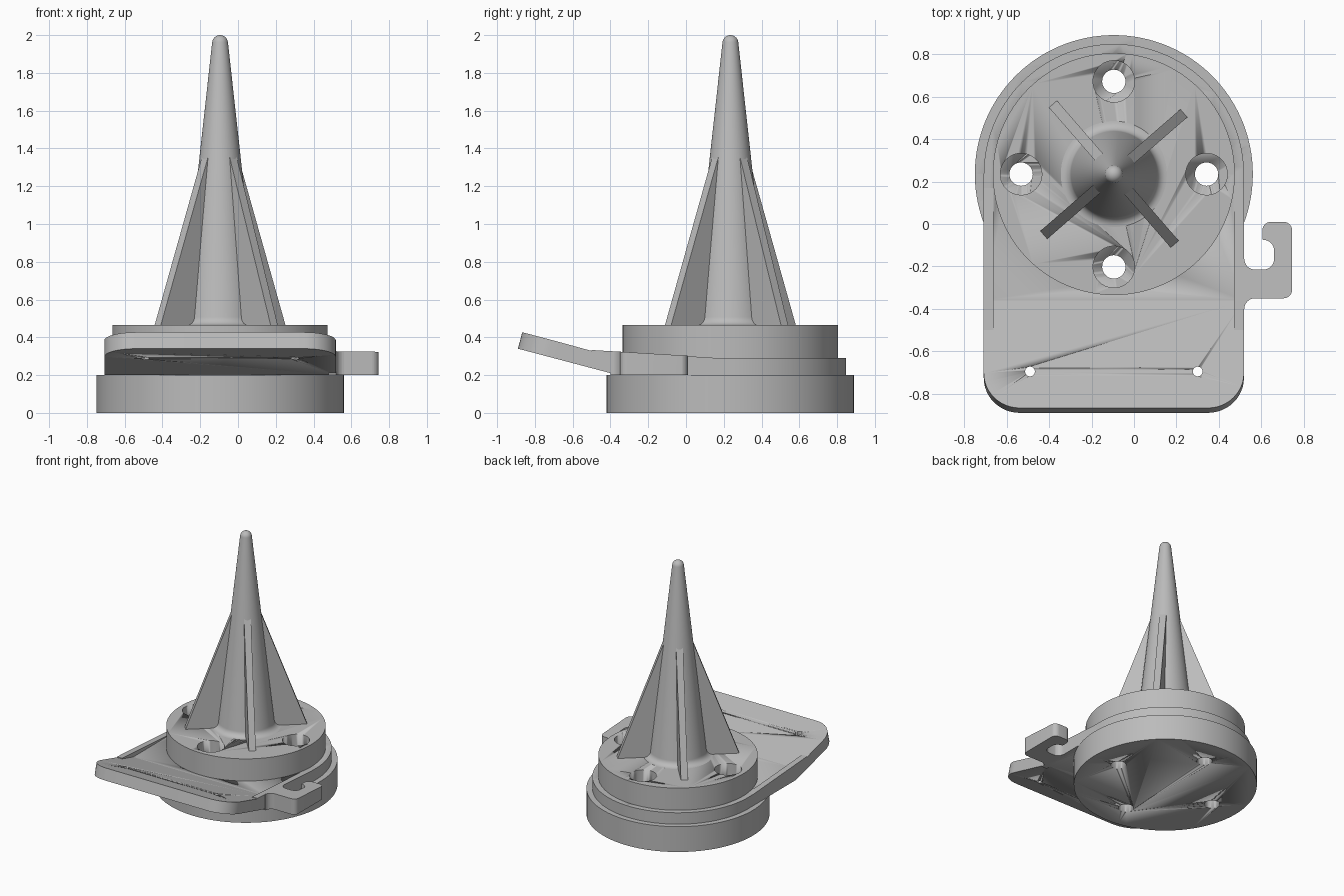
import bpy, bmesh
from math import sin, cos, pi, radians
from mathutils import Matrix, Vector

if "Cube" in bpy.data.objects:
    bpy.data.objects.remove(bpy.data.objects["Cube"])

CX, CY = -0.095, 0.235          # axis of the discs and spike
BASE_TOP, PLATE_TOP, FLANGE_TOP = 0.2, 0.29, 0.465

grey = bpy.data.materials.new("plain_grey")
grey.use_nodes = True
grey.diffuse_color = (0.5, 0.5, 0.5, 1)
grey.node_tree.nodes["Principled BSDF"].inputs["Base Color"].default_value = (0.5, 0.5, 0.5, 1)


def finish(name, bm, angle=10):
    bmesh.ops.recalc_face_normals(bm, faces=bm.faces[:])
    mesh = bpy.data.meshes.new(name)
    bm.to_mesh(mesh)
    bm.free()
    mesh.materials.append(grey)
    ob = bpy.data.objects.new(name, mesh)
    bpy.context.collection.objects.link(ob)
    bpy.ops.object.select_all(action='DESELECT')
    ob.select_set(True)
    bpy.context.view_layer.objects.active = ob
    bpy.ops.object.shade_smooth_by_angle(angle=radians(angle))
    return ob


def prism(points, depth):
    """Extrude a closed 3D outline along a vector."""
    bm = bmesh.new()
    face = bm.faces.new([bm.verts.new(p) for p in points])
    ext = bmesh.ops.extrude_face_region(bm, geom=[face])
    bmesh.ops.translate(bm, vec=depth, verts=[v for v in ext["geom"] if isinstance(v, bmesh.types.BMVert)])
    return bm


def arc(x, y, r, a0, a1, n=12):
    return [(x + r * cos(radians(a0 + (a1 - a0) * i / n)),
             y + r * sin(radians(a0 + (a1 - a0) * i / n))) for i in range(n + 1)]


def cylinders(spots, r, z0, z1, seg=40):
    bm = bmesh.new()
    for x, y in spots:
        bmesh.ops.create_cone(bm, cap_ends=True, segments=seg, radius1=r, radius2=r, depth=z1 - z0,
                              matrix=Matrix.Translation((x, y, (z0 + z1) / 2)))
    return bm


def drill(ob, spots, r):
    cutter = finish("hole_cutter", cylinders(spots, r, -0.5, 1))
    cutter.hide_render = True
    mod = ob.modifiers.new("holes", 'BOOLEAN')
    mod.operation, mod.solver, mod.object = 'DIFFERENCE', 'EXACT', cutter
    bpy.context.view_layer.objects.active = ob
    bpy.ops.object.modifier_apply(modifier=mod.name)
    bpy.data.objects.remove(cutter)


bolts = [(CX + 0.437 * dx, CY + 0.437 * dy) for dx, dy in ((1, 0), (0, 1), (-1, 0), (0, -1))]

# Stacked round base and flange, with stepped bolt holes
base = finish("base_disc", cylinders([(CX, CY)], 0.655, 0, BASE_TOP, 120))
drill(base, bolts, 0.055)
flange = finish("top_flange", cylinders([(CX, CY)], 0.57, PLATE_TOP, FLANGE_TOP, 120))
drill(flange, bolts, 0.098)

# Plate with a round back and a tongue bent upwards at the front
R, CORNER, END, BEND = 0.613, 0.17, -0.908, -0.36
outline = (arc(CX, CY, R, 0, 180, 60)
           + arc(CX - R + CORNER, END + CORNER, CORNER, 180, 270)
           + arc(CX + R - CORNER, END + CORNER, CORNER, 270, 360))
bm = prism([(x, y, BASE_TOP) for x, y in outline], (0, 0, PLATE_TOP - BASE_TOP))
bmesh.ops.bisect_plane(bm, geom=bm.verts[:] + bm.edges[:] + bm.faces[:],
                       plane_co=(0, BEND, 0), plane_no=(0, 1, 0))
bmesh.ops.rotate(bm, cent=(0, BEND, BASE_TOP), matrix=Matrix.Rotation(radians(-14.8), 3, 'X'),
                 verts=[v for v in bm.verts if v.co.y < BEND - 0.001])
plate = finish("bent_plate", bm)
drill(plate, bolts, 0.098)
drill(plate, [(-0.49, -0.695), (0.3, -0.695)], 0.023)

# Thin wedges stiffening both sides of the bend
for side, x in (("right", CX - R), ("left", CX + R - 0.046)):
    profile = [(0.2, PLATE_TOP - 0.002), (-0.5, 0.333), (-0.5, 0.3), (BEND, 0.26), (0.2, 0.26)]
    finish(side + "_wedge", prism([(x, y, z) for y, z in profile], (0.046, 0, 0)))

# Side hook with a sloping top
hook = ([(0.48, -0.4)] + arc(0.57, -0.4, 0.05, 180, 90, 8)
        + arc(0.705, -0.31, 0.04, 270, 360, 8) + arc(0.705, -0.03, 0.04, 0, 90, 8)
        + arc(0.645, -0.03, 0.04, 90, 180, 8) + [(0.605, -0.073)]
        + arc(0.61, -0.125, 0.05, 90, 0, 8) + arc(0.61, -0.165, 0.05, 0, -90, 8)
        + arc(0.57, -0.165, 0.05, 270, 180, 8) + [(0.48, -0.165)])
bm = prism([(x, y, BASE_TOP) for x, y in hook], (0, 0, 0.1))
for v in bm.verts:
    if v.co.z > BASE_TOP + 0.05:
        v.co.z = 0.303 - 0.06 * v.co.y
finish("side_hook", bm)

# Tapered spike with a filleted foot and a rounded tip
TIP = 0.042
profile = [(0.25 - r, z) for r, z in
           [(0.048 * sin(radians(a)), FLANGE_TOP + 0.048 * (1 - cos(radians(a)))) for a in range(0, 85, 12)]]
profile += [(TIP * cos(radians(a)), 1.958 + TIP * sin(radians(a))) for a in range(6, 90, 12)] + [(0, 2)]
bm = bmesh.new()
verts = [bm.verts.new((r, 0, z)) for r, z in profile]
edges = [bm.edges.new(pair) for pair in zip(verts, verts[1:])]
bmesh.ops.spin(bm, geom=verts + edges, cent=(0, 0, 0), axis=(0, 0, 1), angle=2 * pi, steps=72)
bmesh.ops.remove_doubles(bm, verts=bm.verts[:], dist=0.0005)
bmesh.ops.translate(bm, vec=(CX, CY, 0), verts=bm.verts[:])
finish("spike", bm, 30)

# Four triangular ribs around the spike
for i in range(4):
    bm = prism([(0.02, -0.025, FLANGE_TOP - 0.01), (0.437, -0.025, FLANGE_TOP - 0.01),
                (0.437, -0.025, FLANGE_TOP), (0.1, -0.025, 1.37), (0.02, -0.025, 1.37)], (0, 0.05, 0))
    turn = Matrix.Translation((CX, CY, 0)) @ Matrix.Rotation(radians(41 + 90 * i), 4, 'Z')
    bmesh.ops.transform(bm, matrix=turn, verts=bm.verts[:])
    finish("rib_%d" % (i + 1), bm)
